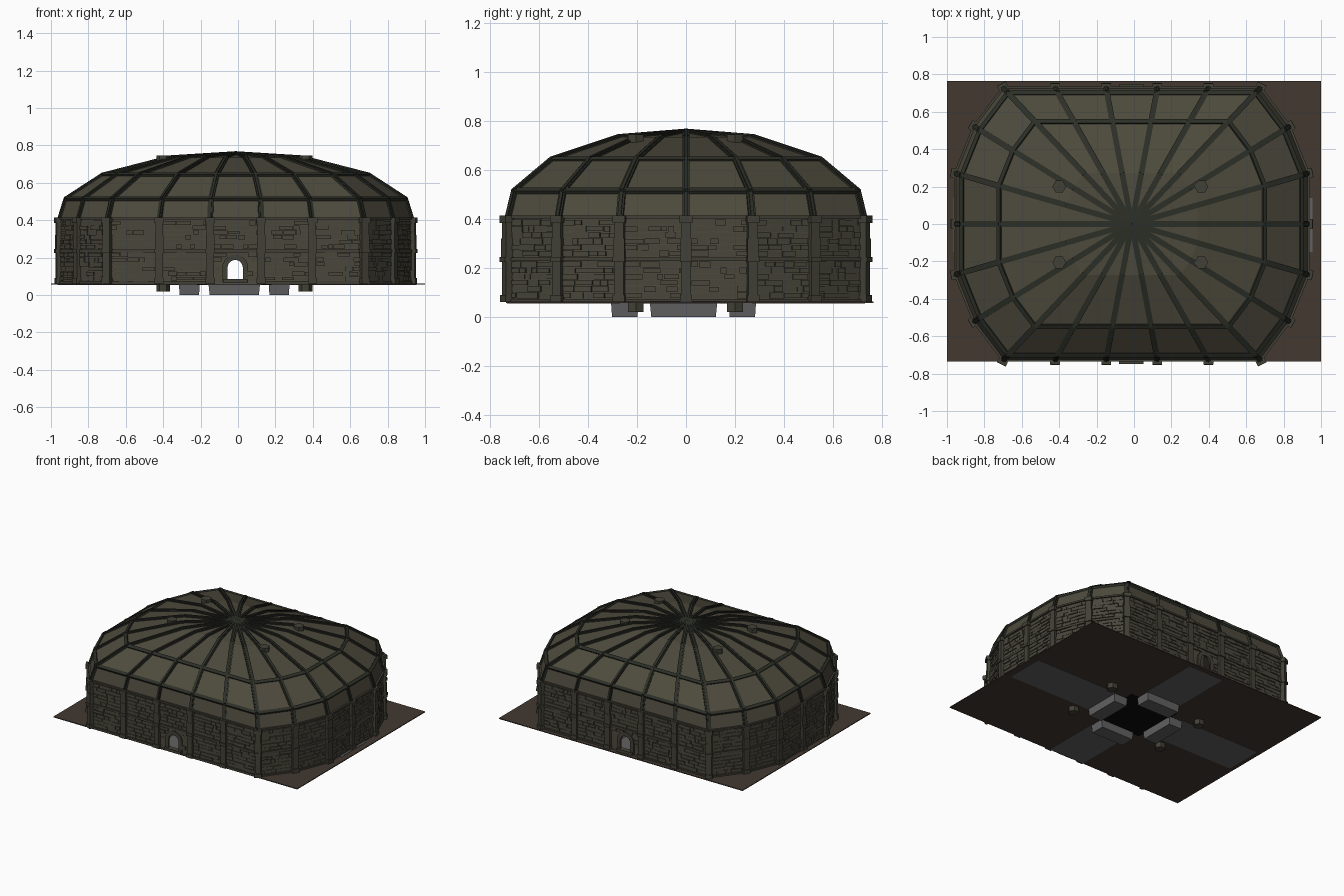
import bpy, bmesh, math, random
from mathutils import Vector, Matrix

if "Cube" in bpy.data.objects:
    bpy.data.objects.remove(bpy.data.objects["Cube"])

random.seed(4)
CX = -0.012
UP = Vector((0, 0, 1))


def material(name, r, g, b):
    m = bpy.data.materials.new(name)
    m.diffuse_color = (r, g, b, 1)
    m.use_nodes = True
    m.node_tree.nodes["Principled BSDF"].inputs["Base Color"].default_value = m.diffuse_color
    return m


STONE = material("olive_stone", 0.075, 0.068, 0.046)
BRICK = material("brick_stone", 0.066, 0.062, 0.044)
RIB = material("dark_rib", 0.025, 0.028, 0.020)
PIER = material("pier_stone", 0.055, 0.053, 0.038)
EARTH = material("brown_floor", 0.055, 0.040, 0.030)
GREY = material("grey_path", 0.12, 0.12, 0.125)
BLACK = material("black", 0.003, 0.003, 0.003)


def finish(name, bm, mat):
    bmesh.ops.recalc_face_normals(bm, faces=bm.faces)
    me = bpy.data.meshes.new(name)
    bm.to_mesh(me)
    bm.free()
    ob = bpy.data.objects.new(name, me)
    bpy.context.collection.objects.link(ob)
    me.materials.append(mat)
    return ob


def block(bm, centre, size, xa=Vector((1, 0, 0)), za=UP):
    """Box with local x along xa and local z near za."""
    xa = xa.normalized()
    ya = za.cross(xa).normalized()
    za = xa.cross(ya)
    m = Matrix((xa, ya, za)).transposed().to_4x4()
    m.translation = centre
    bmesh.ops.create_cube(bm, size=1, matrix=m @ Matrix.Diagonal((*size, 1)))


def beam(bm, a, b, width, height, normal):
    block(bm, (a + b) / 2, ((b - a).length + width * 0.4, width, height), b - a, normal)


# Footprint: 22 points, half listed and the other half turned by 180 degrees
half = [Vector((x, -0.725, 0)) for x in (-0.685, -0.41, -0.137, 0.137, 0.41, 0.685)]
half += [Vector((x, y, 0)) for x, y in ((0.84, -0.52), (0.94, -0.27), (0.94, 0), (0.94, 0.27), (0.84, 0.52))]
foot = half + [-p for p in half]
N = len(foot)
O = Vector((CX, 0, 0))
profile = [(1, 0.41), (0.965, 0.515), (0.755, 0.643), (0.375, 0.735), (0.0, 0.757)]


def at(i, s, z):
    return O + foot[i % N] * s + UP * z


# Walls and roof as one thin shell
bm = bmesh.new()
rings = [[bm.verts.new(at(i, s, z)) for i in range(N)] for s, z in [(1, 0.062)] + profile[:-1]]
top = bm.verts.new(at(0, 0, profile[-1][1]))
for lo, hi in zip(rings, rings[1:]):
    for i in range(N):
        bm.faces.new((lo[i], lo[(i + 1) % N], hi[(i + 1) % N], hi[i]))
for i in range(N):
    bm.faces.new((rings[-1][i], rings[-1][(i + 1) % N], top))
shell = finish("wall_and_dome_shell", bm, STONE)
sol = shell.modifiers.new("thickness", "SOLIDIFY")
sol.thickness = 0.015
sol.offset = -1

# Arched doorway through front and back
DOOR = -0.015


def arch(w, z0, spring):
    pts = [(-w, z0), (w, z0)]
    pts += [(w * math.cos(t), spring + w * math.sin(t)) for t in [k * math.pi / 10 for k in range(11)]]
    return [Vector((DOOR + x, 0, z)) for x, z in pts]


bm = bmesh.new()
f = bm.faces.new([bm.verts.new(p - Vector((0, 1, 0))) for p in arch(0.048, 0.085, 0.147)])
ext = bmesh.ops.extrude_face_region(bm, geom=[f])
bmesh.ops.translate(bm, vec=(0, 2, 0), verts=[v for v in ext["geom"] if isinstance(v, bmesh.types.BMVert)])
cutter = finish("door_cutter", bm, STONE)
cutter.hide_render = True
cutter.hide_set(True)
cut = shell.modifiers.new("doors", "BOOLEAN")
cut.object = cutter
cut.solver = "EXACT"

# Door frames and sills
bm = bmesh.new()
for side in (-1, 1):
    shift = Vector((0, side * 0.727, 0))
    path = [p + shift for p in arch(0.055, 0.075, 0.147)[1:]] + [Vector((DOOR - 0.055, side * 0.727, 0.075))]
    for a, b in zip(path, path[1:]):
        beam(bm, a, b, 0.028, 0.014, Vector((0, side, 0)))
    block(bm, Vector((DOOR, side * 0.73, 0.075)), (0.13, 0.035, 0.02))
finish("door_frames", bm, PIER)

# Roof ribs and rings
bm = bmesh.new()
for i in range(N):
    side = UP.cross(foot[i]).normalized()
    for (s0, z0), (s1, z1) in zip(profile, profile[1:]):
        a, b = at(i, s0, z0), at(i, s1, z1)
        n = (b - a).cross(side)
        if n.z < 0:
            n = -n
        n.normalize()
        beam(bm, a, b, 0.030, 0.012, n)
        beam(bm, a + n * 0.006, b + n * 0.006, 0.014, 0.012, n)
finish("roof_ribs", bm, RIB)
bm = bmesh.new()
for s, z in profile[1:3]:
    for i in range(N):
        a, b = at(i, s, z), at(i + 1, s, z)
        out = (b - a).cross(UP).normalized()
        beam(bm, a, b, 0.024, 0.016, out * 0.6 + UP)
finish("roof_rings", bm, RIB)

# Piers on every corner of the footprint, with base, collar and cap
bm = bmesh.new()
for i in range(N):
    e = (foot[(i + 1) % N] - foot[i]).normalized() + (foot[i] - foot[i - 1]).normalized()
    out = e.cross(UP).normalized()
    for z0, z1, w, d in ((0.062, 0.41, 0.040, 0.034), (0.062, 0.09, 0.050, 0.046), (0.225, 0.245, 0.050, 0.050),
                         (0.245, 0.32, 0.046, 0.038), (0.385, 0.414, 0.052, 0.048)):
        block(bm, at(i, 1, (z0 + z1) / 2) + out * 0.003, (w, d, z1 - z0), e)
finish("wall_piers", bm, PIER)

# Bricks in two bands per panel, plus horizontal string courses
bricks, courses = bmesh.new(), bmesh.new()
ROWS = 6
for i in range(N):
    a, b = foot[i], foot[(i + 1) % N]
    d = (b - a).normalized()
    out = d.cross(UP)
    length = (b - a).length
    for z, h in ((0.068, 0.012), (0.236, 0.016), (0.409, 0.012)):
        if z == 0.236 or z > 0.4 or abs((a + b).x) > 0.01:
            block(courses, O + (a + b) / 2 + UP * z, (length, 0.022, h), d)
    for band in (0.076, 0.246):
        rh = 0.152 / ROWS
        for r in range(ROWS):
            z = band + (r + 0.5) * rh
            t = 0.02
            while t < length - 0.022:
                w = min(random.uniform(0.025, 0.085), length - 0.02 - t)
                c = O + a + d * (t + w / 2) + UP * z
                deep = random.choice((0.006, 0.012, 0.018))
                near_door = abs(d.x) > 0.99 and abs(c.x - DOOR) < 0.062 + w / 2 and z < 0.215
                if not near_door and w > 0.008:
                    block(bricks, c, (w - 0.003, deep, rh - random.choice((0.001, 0.004, 0.007))), d)
                t += w
finish("wall_bricks", bricks, BRICK)
finish("string_courses", courses, PIER)

# Ground slab and cross-shaped paths
bm = bmesh.new()
block(bm, Vector((0, 0.015, 0.060)), (2, 1.5, 0.006))
finish("ground_slab", bm, EARTH)
bm = bmesh.new()
for s in (-1, 1):
    block(bm, Vector((s * 0.62 - 0.005, -0.005, 0.060)), (0.68, 0.29, 0.010))
    block(bm, Vector((-0.02, s * 0.50, 0.060)), (0.29, 0.46, 0.010))
finish("floor_paths", bm, GREY)
bm = bmesh.new()
block(bm, Vector((-0.02, -0.01, 0.060)), (0.40, 0.40, 0.011))
finish("pit_floor", bm, BLACK)

# Four tapered benches around the pit
bm = bmesh.new()
for k in range(4):
    turn = Matrix.Translation((-0.02, -0.01, 0)) @ Matrix.Rotation(k * math.pi / 2, 4, "Z")
    m = turn @ Matrix.Translation((0, -0.24, 0.041)) @ Matrix.Diagonal((0.28, 0.115, 0.082, 1))
    verts = bmesh.ops.create_cube(bm, size=1, matrix=m)["verts"]
    for v in verts:
        if v.co.z < 0.02:
            v.co = turn @ (Matrix.Translation((0, -0.024, 0)) @ Matrix.Diagonal((0.94, 0.90, 1, 1)) @ (turn.inverted() @ v.co))
finish("pit_benches", bm, GREY)

# Hexagonal columns rising through the roof
bm = bmesh.new()
for x in (-0.40, 0.36):
    for y in (-0.205, 0.2):
        bmesh.ops.create_cone(bm, cap_ends=True, segments=6, radius1=0.037, radius2=0.037, depth=0.725,
                              matrix=Matrix.Translation((x, y, 0.3825)) @ Matrix.Rotation(math.pi / 6, 4, "Z"))
finish("hex_columns", bm, PIER)
